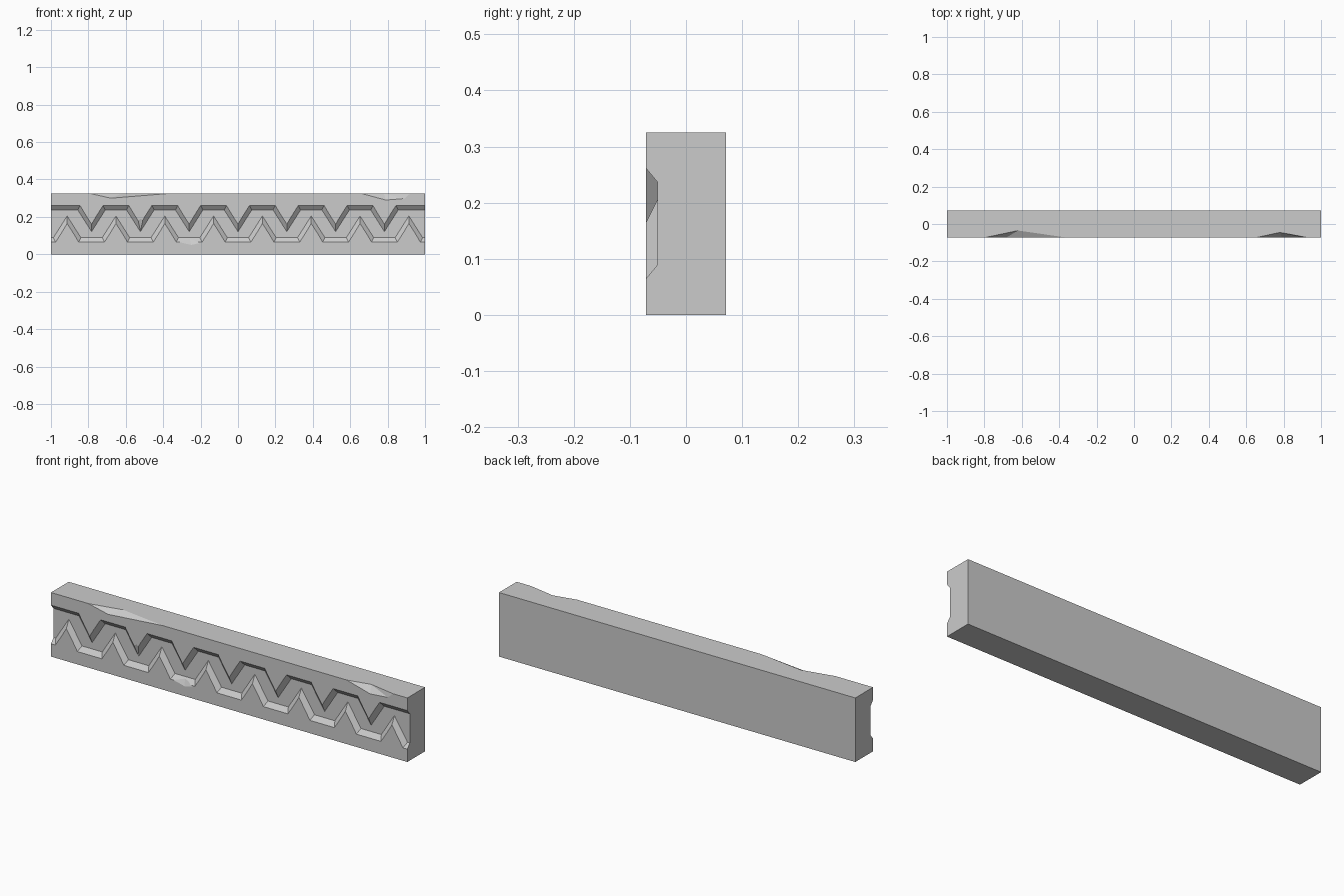
import bpy, bmesh

if "Cube" in bpy.data.objects:
    bpy.data.objects.remove(bpy.data.objects["Cube"])

FRONT, FLOOR, TOP, STEP = -0.071, -0.051, 0.325, 0.261


def finish(bm, name):
    bmesh.ops.recalc_face_normals(bm, faces=bm.faces)
    me = bpy.data.meshes.new(name)
    bm.to_mesh(me)
    bm.free()
    ob = bpy.data.objects.new(name, me)
    bpy.context.collection.objects.link(ob)
    return ob


def zigzag(centres, flat_z, tip_z, half_flat):
    """Flat edge interrupted by pointed teeth."""
    run = STEP / 2 - half_flat
    pts = [(-1.1, flat_z)]
    for c in centres:
        pts += [(c - run, flat_z), (c, tip_z), (c + run, flat_z)]
    return pts + [(1.1, flat_z)]


def band(margin, tip, half_flat):
    mid = 0.163
    upper = zigzag([STEP * k for k in range(-3, 4)], mid + margin, mid - tip, half_flat)
    lower = zigzag([STEP * (k + 0.5) for k in range(-4, 4)], mid - margin, mid + tip, half_flat)
    return upper + lower[::-1]


def hull(name, pts):
    bm = bmesh.new()
    for p in pts:
        bm.verts.new(p)
    bmesh.ops.convex_hull(bm, input=bm.verts)
    return finish(bm, name)


# Stone block
bm = bmesh.new()
bmesh.ops.create_cube(bm, size=1)
for v in bm.verts:
    v.co = (v.co.x * 2, v.co.y * -2 * FRONT, (v.co.z + 0.5) * TOP)
block = finish(bm, "carved_block")

# Recessed zigzag band with sloped walls, extended past the front face
inner, outer = band(0.074, 0.042, 0.057), band(0.098, 0.002, 0.069)
bm = bmesh.new()
a = [bm.verts.new((x, FLOOR, z)) for x, z in inner]
b = [bm.verts.new((2 * q[0] - p[0], 2 * FRONT - FLOOR, 2 * q[1] - p[1]))
     for p, q in zip(inner, outer)]
bm.faces.new(a)
bm.faces.new(b[::-1])
for i in range(len(a)):
    j = (i + 1) % len(a)
    bm.faces.new((a[i], b[i], b[j], a[j]))
cutters = [finish(bm, "band_cutter")]

# Chips on the top front edge
cutters.append(hull("left_chip", [
    (-0.79, FRONT, TOP), (-0.37, FRONT, TOP), (-0.62, -0.035, TOP),
    (-0.68, FRONT, 0.30), (-0.6, -0.12, 0.40)]))
cutters.append(hull("right_chip", [
    (0.66, FRONT, TOP), (0.92, FRONT, TOP), (0.78, -0.045, TOP),
    (0.79, FRONT, 0.29), (0.89, FRONT, 0.298), (0.79, -0.12, 0.40)]))
# Small chips along the carving
cutters.append(hull("lower_chip", [
    (-0.325, FRONT, 0.068), (-0.25, FRONT, 0.05), (-0.205, FRONT, 0.06),
    (-0.26, FLOOR - 0.003, 0.089), (-0.26, -0.12, 0.08)]))
cutters.append(hull("tooth_chip", [
    (-0.56, FRONT, 0.16), (-0.48, FRONT, 0.16), (-0.52, FRONT, 0.19),
    (-0.52, FLOOR - 0.002, 0.125), (-0.52, -0.12, 0.15)]))

for c in cutters:
    c.hide_render = True
    m = block.modifiers.new(c.name, "BOOLEAN")
    m.operation, m.solver, m.object = "DIFFERENCE", "EXACT", c

# Bake the cuts and drop the helpers
dg = bpy.context.evaluated_depsgraph_get()
baked = bpy.data.meshes.new_from_object(block.evaluated_get(dg))
block.modifiers.clear()
block.data = baked
for c in cutters:
    bpy.data.objects.remove(c)
